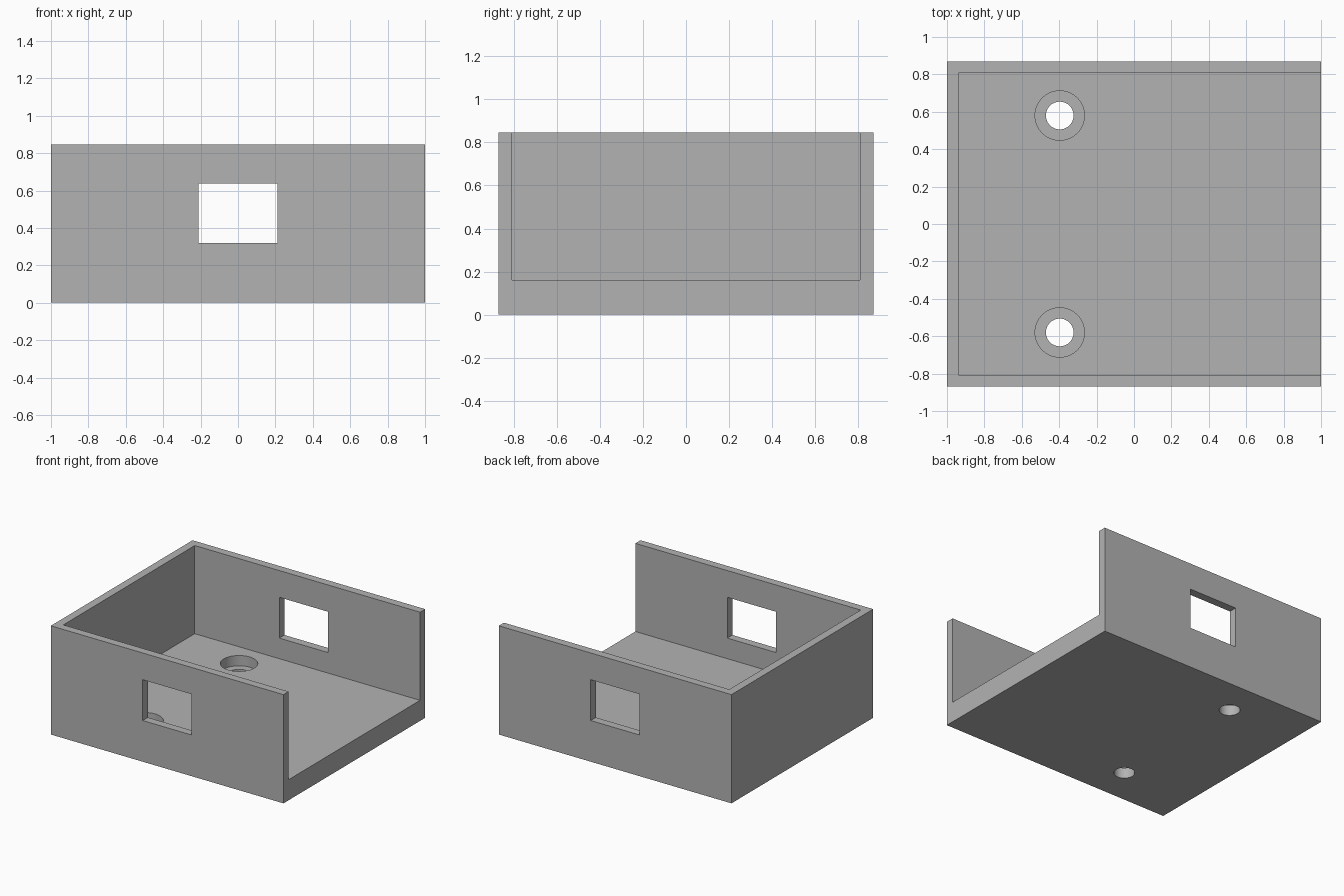
import bpy

cube = bpy.data.objects.get("Cube")
if cube:
    bpy.data.objects.remove(cube, do_unlink=True)

# Overall sizes
HALF_X, HALF_Y, HEIGHT = 1.0, 0.87, 0.845
WALL, FLOOR = 0.063, 0.16

grey = bpy.data.materials.new("plain grey")
grey.use_nodes = True
colour = (0.45, 0.45, 0.45, 1)
grey.diffuse_color = colour
grey.node_tree.nodes["Principled BSDF"].inputs["Base Color"].default_value = colour


def box(name, low, high):
    centre = [(a + b) / 2 for a, b in zip(low, high)]
    bpy.ops.mesh.primitive_cube_add(size=1, location=centre)
    ob = bpy.context.object
    ob.name = name
    ob.scale = [b - a for a, b in zip(low, high)]
    bpy.ops.object.transform_apply(location=True, rotation=False, scale=True)
    ob.data.materials.append(grey)
    return ob


def cylinder(name, x, y, radius, low, high):
    bpy.ops.mesh.primitive_cylinder_add(vertices=64, radius=radius, depth=high - low,
                                        location=(x, y, (low + high) / 2))
    ob = bpy.context.object
    ob.name = name
    ob.data.materials.append(grey)
    return ob


def cut(target, cutter):
    cutter.hide_render = True
    mod = target.modifiers.new(cutter.name, "BOOLEAN")
    mod.operation, mod.solver, mod.object = "DIFFERENCE", "EXACT", cutter
    bpy.ops.object.select_all(action="DESELECT")
    bpy.context.view_layer.objects.active = target
    target.select_set(True)
    bpy.ops.object.modifier_apply(modifier=mod.name)
    bpy.data.objects.remove(cutter, do_unlink=True)


# Solid block that becomes the tray
tray = box("open_tray", (-HALF_X, -HALF_Y, 0), (HALF_X, HALF_Y, HEIGHT))

# Interior, open at the top and at the left end
cut(tray, box("interior_cutter", (-HALF_X + WALL, -HALF_Y + WALL, FLOOR),
              (HALF_X + 0.5, HALF_Y - WALL, HEIGHT + 0.5)))

# Window through the front and back walls
cut(tray, box("window_cutter", (-0.21, -1.2, 0.32), (0.21, 1.2, 0.637)))

# Counterbored screw holes in the floor
for side in (-1, 1):
    y = side * 0.58
    cut(tray, cylinder("counterbore_cutter", -0.397, y, 0.132, FLOOR / 2, FLOOR + 0.1))
    cut(tray, cylinder("hole_cutter", -0.397, y, 0.074, -0.1, FLOOR + 0.1))

# Smooth hole walls, sharp edges elsewhere
bpy.ops.object.select_all(action="DESELECT")
tray.select_set(True)
bpy.context.view_layer.objects.active = tray
bpy.ops.object.shade_smooth_by_angle()
